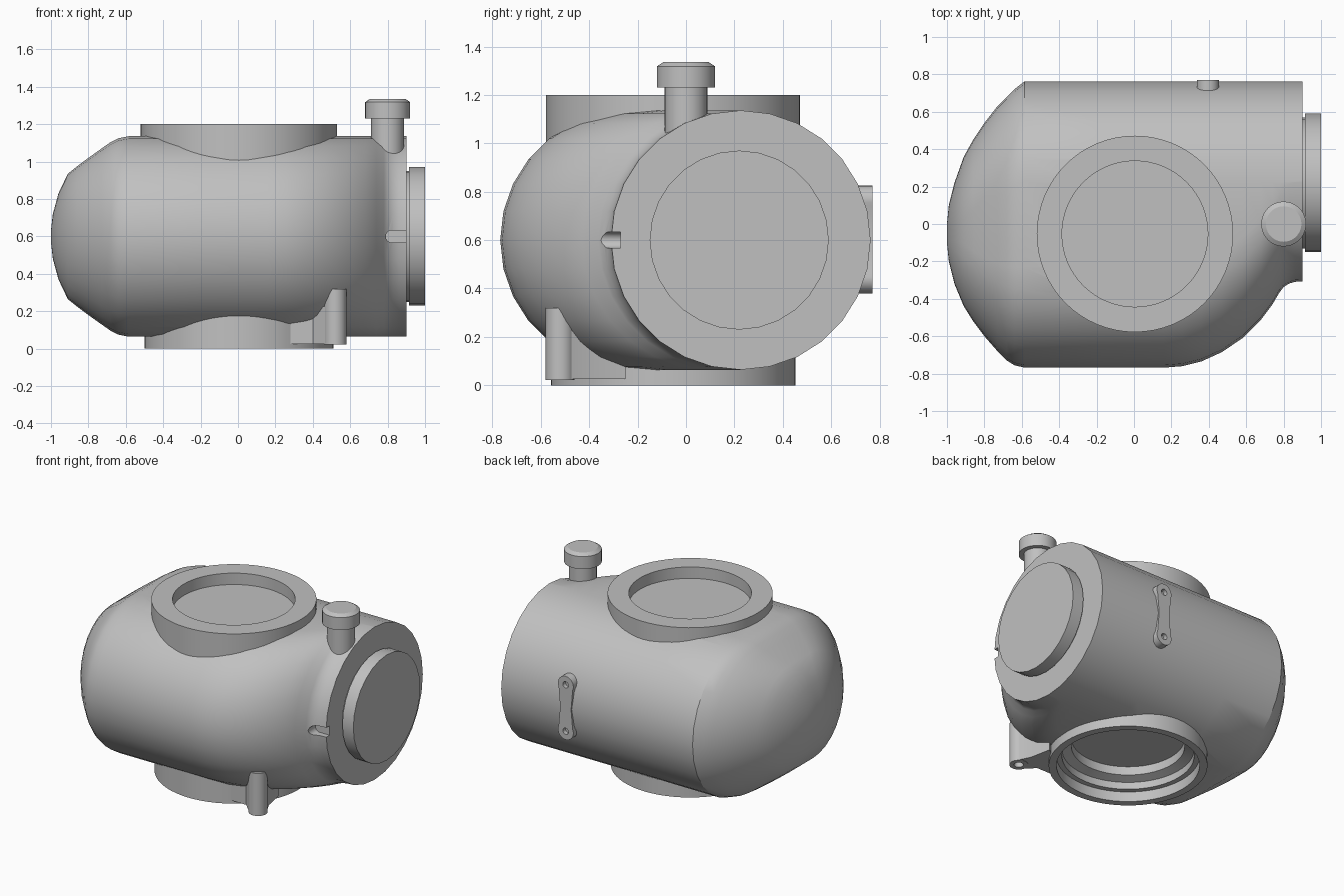
import bpy, bmesh, math
from mathutils import Matrix, Vector

cube = bpy.data.objects.get("Cube")
if cube:
    bpy.data.objects.remove(cube, do_unlink=True)

grey = bpy.data.materials.new("housing grey")
grey.use_nodes = True
colour = (0.53, 0.53, 0.53, 1)
grey.diffuse_color = colour
grey.node_tree.nodes["Principled BSDF"].inputs["Base Color"].default_value = colour


def finish(name, bm, matrix=Matrix()):
    """Turn a bmesh into a named object."""
    bmesh.ops.remove_doubles(bm, verts=bm.verts, dist=1e-5)
    bmesh.ops.recalc_face_normals(bm, faces=bm.faces)
    mesh = bpy.data.meshes.new(name)
    bm.transform(matrix)
    bm.to_mesh(mesh)
    bm.free()
    mesh.materials.append(grey)
    ob = bpy.data.objects.new(name, mesh)
    bpy.context.collection.objects.link(ob)
    return ob


def lathe(name, profile, centre, axis="Z", sides=64):
    """Spin a (radius, height) profile about an axis through centre."""
    bm = bmesh.new()
    pts = [bm.verts.new((r, 0, h)) for r, h in profile]
    edges = [bm.edges.new(p) for p in zip(pts, pts[1:])]
    bmesh.ops.spin(bm, geom=pts + edges, axis=(0, 0, 1), cent=(0, 0, 0),
                   steps=sides, angle=math.tau)
    turn = {"Z": Matrix(), "X": Matrix.Rotation(math.pi / 2, 4, "Y"),
            "Y": Matrix.Rotation(-math.pi / 2, 4, "X")}[axis]
    return finish(name, bm, Matrix.Translation(centre) @ turn)


def rod(name, r, lo, hi, centre, axis="Z", sides=32):
    return lathe(name, [(0, lo), (r, lo), (r, hi), (0, hi)], centre, axis, sides)


def prism(name, outline, base, depth):
    """Extrude a list of 3D outline points by a vector."""
    bm = bmesh.new()
    face = bm.faces.new([bm.verts.new(Vector(p) + Vector(base)) for p in outline])
    ext = bmesh.ops.extrude_face_region(bm, geom=[face], use_keep_orig=True)
    bmesh.ops.translate(bm, vec=depth,
                        verts=[g for g in ext["geom"] if isinstance(g, bmesh.types.BMVert)])
    return finish(name, bm)


def arc(cx, cy, r, start, end, n=14):
    steps = [math.radians(start + (end - start) * i / n) for i in range(n + 1)]
    return [(cx + r * math.cos(a), cy + r * math.sin(a)) for a in steps]


def cut(ob, *cutters):
    bpy.context.view_layer.objects.active = ob
    for c in cutters:
        c.hide_render = True
        mod = ob.modifiers.new("cut", "BOOLEAN")
        mod.operation, mod.solver, mod.object = "DIFFERENCE", "EXACT", c
        bpy.ops.object.modifier_apply(modifier=mod.name)
        bpy.data.objects.remove(c, do_unlink=True)


# Housing: stadium sections lofted along x as (x, front y, back y, half height)
MID, R = 0.6, 0.536
sections = [(-1, -0.1, 0, 0.03), (-0.99, -0.2, 0.1, 0.12), (-0.96, -0.32, 0.22, 0.23),
            (-0.91, -0.44, 0.36, 0.335), (-0.86, -0.52, 0.45, 0.375),
            (-0.8, -0.6, 0.54, 0.42), (-0.73, -0.68, 0.63, 0.47),
            (-0.68, -0.73, 0.68, 0.505), (-0.64, -0.755, 0.72, 0.525),
            (-0.585, -0.768, 0.763, R)]
# Right-hand nose: rounded shoulder, then a flare into the end tube
for x, y in [(-0.2, -0.768), (0.16, -0.768), (0.26, -0.76), (0.36, -0.735), (0.47, -0.685),
             (0.58, -0.61), (0.68, -0.51), (0.74, -0.43), (0.78, -0.362),
             (0.8, -0.34), (0.83, -0.322), (0.86, -0.313), (0.9, -0.31)]:
    sections.append((x, y, 0.763, R))

bm = bmesh.new()
loops = []
for x, front, back, h in sections:
    h = min(h, (back - front) / 2 - 0.0005)
    ring = arc(front + h, MID, h, 90, 270) + arc(back - h, MID, h, -90, 90)
    loops.append([bm.verts.new((x, y, z)) for y, z in ring])
for a, b in zip(loops, loops[1:]):
    for i in range(len(a)):
        j = (i + 1) % len(a)
        bm.faces.new((a[i], a[j], b[j], b[i]))
bm.faces.new(loops[0])
bm.faces.new(loops[-1])
housing = finish("housing", bm)

# Openings for the two vertical ports, and the index notch in the end rim
hub = (0.005, -0.053, 0)
notch = arc(0.823, MID, 0.033, 90, 270) + [(1, MID - 0.033), (1, MID + 0.033)]
cut(housing,
    rod("top_opening", 0.45, 1.05, 1.4, hub, sides=64),
    rod("bottom_opening", 0.48, -0.2, 0.22, hub, sides=64),
    prism("notch_cutter", [(x, 0, z) for x, z in notch], (0, -0.6, 0), (0, 0.33, 0)))

# Ports
lathe("top_port", [(0, 1.12), (0.39, 1.12), (0.39, 1.2), (0.525, 1.2), (0.525, 0.95),
                   (0, 0.95)], hub)
lathe("bottom_port", [(0, 0.2), (0.36, 0.2), (0.36, 0.14), (0.42, 0.12), (0.42, 0.07),
                      (0.455, 0.07), (0.455, 0), (0.505, 0), (0.505, 0.26), (0, 0.26)], hub)
lathe("end_port", [(0, -0.02), (0.35, -0.02), (0.35, 0.015), (0.37, 0.015), (0.37, 0.1),
                   (0, 0.1)], (0.9, 0.22, MID), "X", 28)

# Locking knob
lathe("knob", [(0, 0.95), (0.088, 0.95), (0.088, 1.23), (0.12, 1.23), (0.12, 1.318),
               (0.095, 1.335), (0, 1.335)], (0.8, 0, 0), sides=40)

# Back tag plate with narrow waist and two screw holes
ends = (0.765, 0.44)
tag = (arc(0.395, ends[0], 0.06, -25, 205) + [(0.353, MID)]
       + arc(0.395, ends[1], 0.06, 155, 385) + [(0.437, MID)])
plate = prism("back_plate", [(x, 0, z) for x, z in tag], (0, 0.7, 0), (0, 0.07, 0))
cut(plate, *[rod("screw_hole", 0.022, 0.74, 0.9, (0.395, 0, z), "Y", 20) for z in ends])

# Lug beside the bottom port, with its bored pin
lug = prism("lug_web", [(x, y, 0) for x, y in
            [(0.28, -0.48), (0.4, -0.48), (0.49, -0.57), (0.58, -0.52), (0.52, -0.4),
             (0.49, -0.25), (0.43, -0.3), (0.38, -0.37)]], (0, 0, 0.025), (0, 0, 0.2))
pin = rod("lug_pin", 0.06, 0.022, 0.32, (0.52, -0.52, 0))
for part in (lug, pin):
    cut(part, rod("pin_bore", 0.03, -0.1, 0.1, (0.52, -0.52, 0), sides=24))

# Smooth shading with sharp edges kept
bpy.ops.object.select_all(action="DESELECT")
for ob in bpy.context.scene.objects:
    if ob.type == "MESH":
        ob.select_set(True)
        bpy.context.view_layer.objects.active = ob
bpy.ops.object.shade_smooth_by_angle(angle=math.radians(30))
